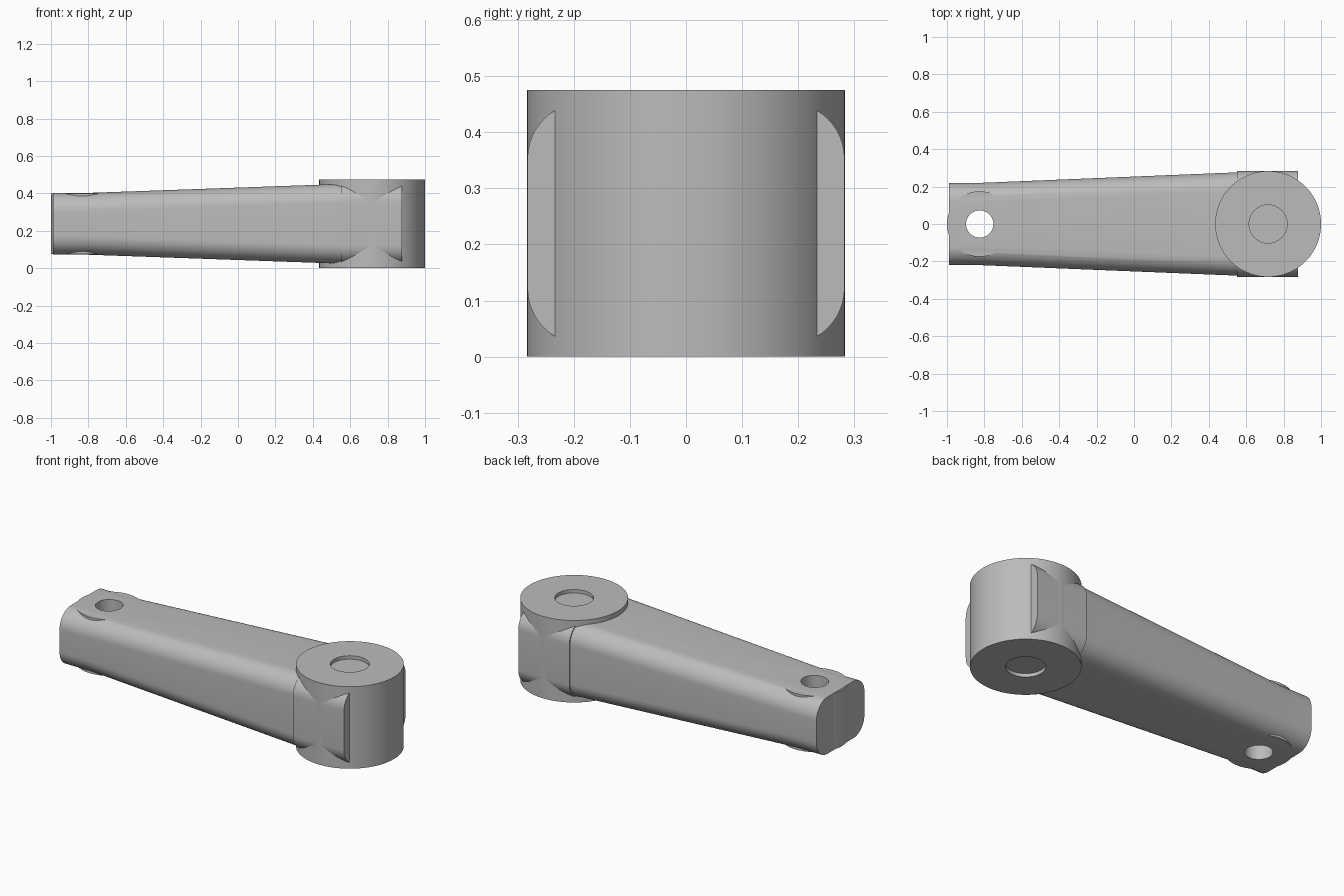
import bpy, bmesh, math

if "Cube" in bpy.data.objects:
    bpy.data.objects.remove(bpy.data.objects["Cube"], do_unlink=True)

GREY = (0.5, 0.5, 0.5, 1.0)
mat = bpy.data.materials.new("plain grey")
mat.use_nodes = True
mat.diffuse_color = GREY
mat.node_tree.nodes["Principled BSDF"].inputs["Base Color"].default_value = GREY

MID = 0.2375          # height of the centre line
HUB_X, HUB_R = 0.717, 0.283
EYE_X = -0.825


def add_object(name, bm):
    bmesh.ops.recalc_face_normals(bm, faces=bm.faces)
    mesh = bpy.data.meshes.new(name)
    bm.to_mesh(mesh)
    bm.free()
    mesh.materials.append(mat)
    obj = bpy.data.objects.new(name, mesh)
    bpy.context.collection.objects.link(obj)
    return obj


def cylinder(name, x, z, radius, height, sides=96):
    bm = bmesh.new()
    bmesh.ops.create_cone(bm, cap_ends=True, segments=sides,
                          radius1=radius, radius2=radius, depth=height)
    bmesh.ops.translate(bm, verts=bm.verts, vec=(x, 0, z))
    return add_object(name, bm)


def loft(name, sections, steps=12):
    """Skin rounded rectangles given as (x, half width, half height, radius)."""
    bm = bmesh.new()
    rings = []
    for x, w, h, r in sections:
        ring = []
        for k, (sy, sz) in enumerate([(1, 1), (-1, 1), (-1, -1), (1, -1)]):
            for i in range(steps + 1):
                a = (k + i / steps) * math.pi / 2
                ring.append(bm.verts.new((x, sy * (w - r) + r * math.cos(a),
                                          MID + sz * (h - r) + r * math.sin(a))))
        rings.append(ring)
    n = len(rings[0])
    for a, b in zip(rings, rings[1:]):
        for i in range(n):
            j = (i + 1) % n
            bm.faces.new((a[i], a[j], b[j], b[i]))
    bm.faces.new(rings[0])
    bm.faces.new(rings[-1])
    return add_object(name, bm)


def activate(obj):
    bpy.ops.object.select_all(action="DESELECT")
    obj.select_set(True)
    bpy.context.view_layer.objects.active = obj


def combine(obj, tool, operation):
    mod = obj.modifiers.new("combine", "BOOLEAN")
    mod.operation = operation
    mod.solver = "EXACT"
    mod.object = tool
    activate(obj)
    bpy.ops.object.modifier_apply(modifier=mod.name)
    bpy.data.objects.remove(tool, do_unlink=True)


# Tapered arm with a straight tip
arm = loft("arm", [(-0.99, 0.22, 0.1645, 0.1),
                   (-0.82, 0.22, 0.1645, 0.1),
                   (0.55, 0.276, 0.213, 0.1)])

# Round boss and through hole at the narrow end
combine(arm, cylinder("eye_boss", EYE_X, MID, 0.175, 0.325), "UNION")
combine(arm, cylinder("eye_hole", EYE_X, MID, 0.073, 1, 64), "DIFFERENCE")

# Straight block passing through the hub
block = loft("hub_block", [(0.55, 0.2825, 0.2155, 0.1),
                           (0.877, 0.2825, 0.2155, 0.1)])

# Round hub with a shallow recess in each end
hub = cylinder("hub", HUB_X, MID, HUB_R, 2 * MID)
for z in (0, 2 * MID):
    combine(hub, cylinder("recess", HUB_X, z, 0.102, 0.04, 64), "DIFFERENCE")

for obj in (arm, block, hub):
    activate(obj)
    bpy.ops.object.shade_smooth_by_angle(angle=math.radians(25))
